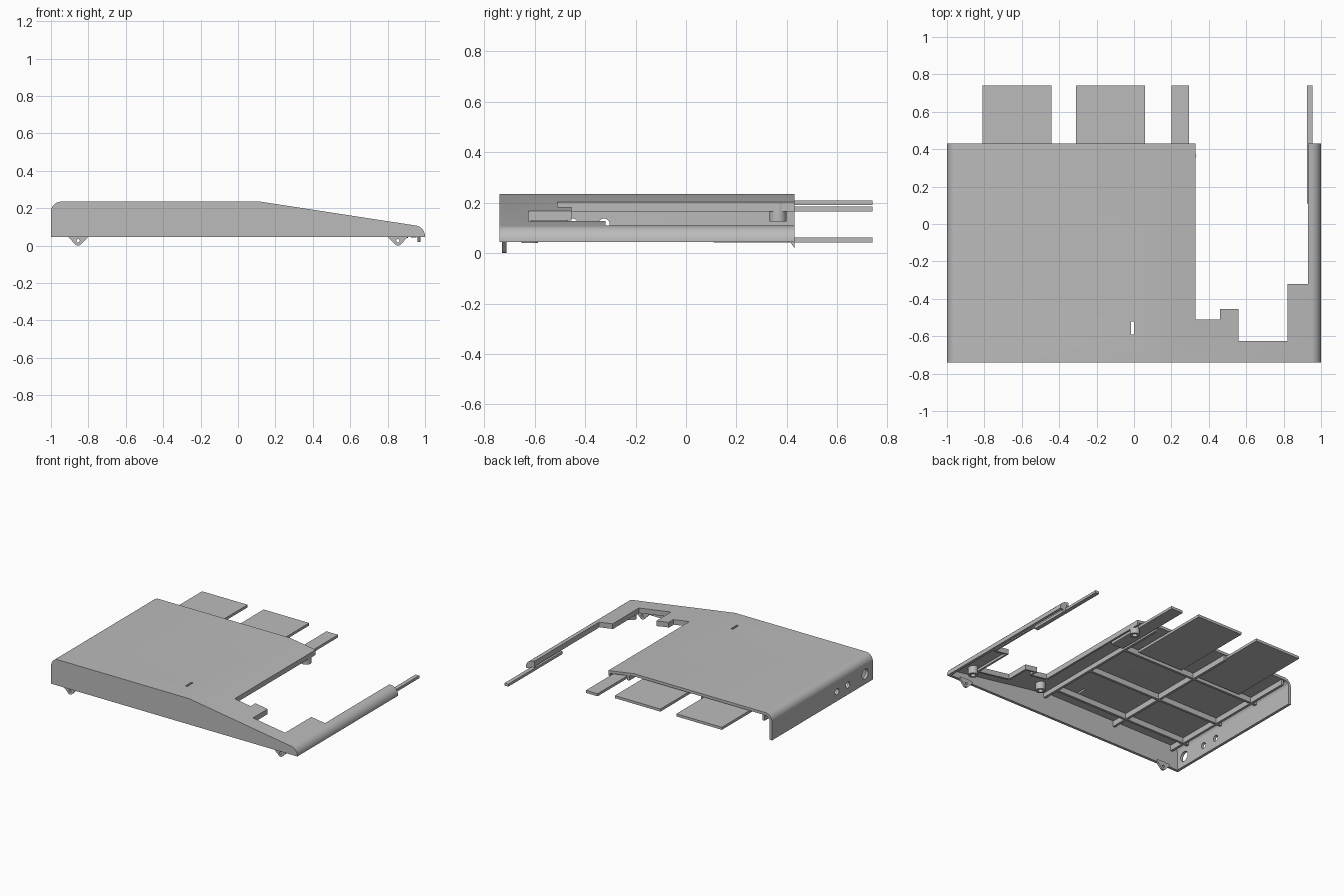
import bpy, bmesh, math
from mathutils import Vector

if "Cube" in bpy.data.objects:
    bpy.data.objects.remove(bpy.data.objects["Cube"])

grey = bpy.data.materials.new("plain grey")
grey.use_nodes = True
grey.diffuse_color = (0.5, 0.5, 0.5, 1)
grey.node_tree.nodes["Principled BSDF"].inputs["Base Color"].default_value = (0.5, 0.5, 0.5, 1)

BACK, FRONT, WALL = 0.43, -0.74, 0.02
SLOPE = 0.154


def surface(x):
    """Height of the top skin at x."""
    return 0.235 - SLOPE * max(0, x - 0.12)


def make(name, bm):
    bmesh.ops.recalc_face_normals(bm, faces=bm.faces)
    mesh = bpy.data.meshes.new(name)
    bm.to_mesh(mesh)
    bm.free()
    mesh.materials.append(grey)
    ob = bpy.data.objects.new(name, mesh)
    bpy.context.scene.collection.objects.link(ob)
    return ob


def prism(name, points, axis, a, b):
    """Extrude a 2D outline from a to b along an axis."""
    place = {"x": lambda p: (a, p[0], p[1]),
             "y": lambda p: (p[0], a, p[1]),
             "z": lambda p: (p[0], p[1], a)}[axis]
    bm = bmesh.new()
    face = bm.faces.new([bm.verts.new(place(p)) for p in points])
    new = bmesh.ops.extrude_face_region(bm, geom=[face])["geom"]
    step = Vector([(b - a) * (axis == k) for k in "xyz"])
    bmesh.ops.translate(bm, vec=step, verts=[v for v in new if isinstance(v, bmesh.types.BMVert)])
    return make(name, bm)


def box(name, x0, x1, y0, y1, z0, z1):
    return prism(name, [(x0, y0), (x1, y0), (x1, y1), (x0, y1)], "z", z0, z1)


def arc(cx, cy, r, start, end, n=10):
    angles = [math.radians(start + (end - start) * i / n) for i in range(n + 1)]
    return [(cx + r * math.cos(t), cy + r * math.sin(t)) for t in angles]


def disc(name, c, r, axis, a, b):
    return prism(name, arc(*c, r, 0, 360, 24)[:-1], axis, a, b)


def cut(ob, cutters):
    """Subtract the cutters for good, then remove them."""
    for c in cutters:
        mod = ob.modifiers.new("cut", "BOOLEAN")
        mod.operation, mod.solver, mod.object = "DIFFERENCE", "EXACT", c
    bpy.context.view_layer.update()
    result = bpy.data.meshes.new_from_object(ob.evaluated_get(bpy.context.evaluated_depsgraph_get()))
    ob.modifiers.clear()
    ob.data = result
    for c in cutters:
        bpy.data.objects.remove(c)


def smooth(ob):
    bpy.ops.object.select_all(action="DESELECT")
    ob.select_set(True)
    bpy.context.view_layer.objects.active = ob
    bpy.ops.object.shade_smooth_by_angle(angle=math.radians(25))


def profile(t, bottom):
    """Cover cross-section, inset by t."""
    return ([(-1 + t, bottom)] + arc(-0.945, 0.18, 0.055 - t, 180, 90)
            + [(0.12 - 0.08 * t, 0.235 - t)]
            + arc(0.942, 0.05, 0.058 - t, 81.2, 0) + [(1 - t, bottom)])


# Cover: hollow, open below and behind, with the stepped bay cut out
bay = [(0.33, BACK), (0.33, -0.51), (0.46, -0.51), (0.46, -0.455), (0.56, -0.455),
       (0.56, -0.625), (0.82, -0.625), (0.82, -0.32), (0.93, -0.32), (0.93, BACK)]
cover = prism("cover", profile(0, 0.045), "y", FRONT, BACK)
cut(cover, [
    prism("cavity", profile(WALL, -0.1), "y", FRONT + WALL, 0.6),
    prism("bay_cutter", [(0.33, 0.6)] + bay[1:-1] + [(0.93, 0.6)], "z", -0.2, 0.5),
    box("slot_cutter", -0.015, 0, -0.59, -0.52, 0.1, 0.4),
    disc("socket_cutter", (-0.65, 0.12), 0.036, "x", -1.1, -0.9),
    disc("jack_cutter_a", (-0.45, 0.115), 0.022, "x", -1.1, -0.9),
    disc("jack_cutter_b", (-0.325, 0.115), 0.022, "x", -1.1, -0.9)])
smooth(cover)

# Lip hanging from the edge of the bay
for i, ((x0, y0), (x1, y1)) in enumerate(zip(bay, bay[1:])):
    along = Vector((x1 - x0, y1 - y0)).normalized()
    out = Vector((along.y, -along.x)) * 0.014
    if i % 2:
        ya, yb = sorted((y0, y0 + out.y))
        xs = sorted((x0, x1))
        edge = [(xs[0], surface(xs[0]) - 0.003), (xs[1], surface(xs[1]) - 0.003),
                (xs[1], surface(xs[1]) - 0.037), (xs[0], surface(xs[0]) - 0.037)]
        prism("bay_lip", edge, "y", ya, yb)
    else:
        xa, xb = sorted((x0, x0 + out.x))
        top = surface(xb)
        box("bay_lip", xa, xb, min(y0, y1), max(y0, y1), top - 0.037, top - 0.003)

# Closed end of the side arm and its small hook
smooth(prism("arm_end", arc(0.942, 0.05, 0.057, 81, 0) + [(0.999, 0.046), (0.931, 0.046), (0.931, 0.109)],
             "y", BACK - 0.02, BACK - 0.001))
prism("arm_hook", [(0.41, 0.05), (0.43, 0.05), (0.43, 0.02)], "x", 0.96, 0.975)

# Rear tongues
for x0, x1, y0, z in ((-0.81, -0.44, 0.12, 0.19), (-0.31, 0.06, 0.12, 0.19),
                      (0.2, 0.295, 0.12, 0.166), (0.925, 0.955, 0.11, 0.043)):
    box("rear_tongue", x0, x1, y0, 0.74, z, z + 0.019)

# Stiffening ribs under the top
for x in (-0.93, -0.43, 0.17):
    box("long_rib", x - 0.009, x + 0.009, FRONT + WALL, BACK - 0.002, 0.172, 0.212)
for y in (-0.6, -0.26, 0.1):
    box("cross_rib", -0.97, 0.17, y - 0.009, y + 0.009, 0.175, 0.218)

# Hollow screw bosses
for x, y, z in ((0.3, 0.365, 0.125), (0.3, -0.61, 0.13), (0.876, -0.62, 0.04)):
    boss = disc("screw_boss", (x, y), 0.033, "z", z, surface(x + 0.033) - 0.004)
    cut(boss, [disc("bore", (x, y), 0.017, "z", z - 0.02, z + 0.03)])
    smooth(boss)

# Front feet with pivot holes
for x in (-0.855, 0.855):
    outline = [(x - 0.052, 0.06), (x - 0.052, 0.045)] + arc(x, 0.022, 0.022, 215, 325) + [
        (x + 0.052, 0.045), (x + 0.052, 0.06)]
    foot = prism("front_foot", outline, "y", -0.729, -0.713)
    cut(foot, [disc("pivot_cutter", (x, 0.026), 0.009, "y", -0.8, -0.6)])
    smooth(foot)
